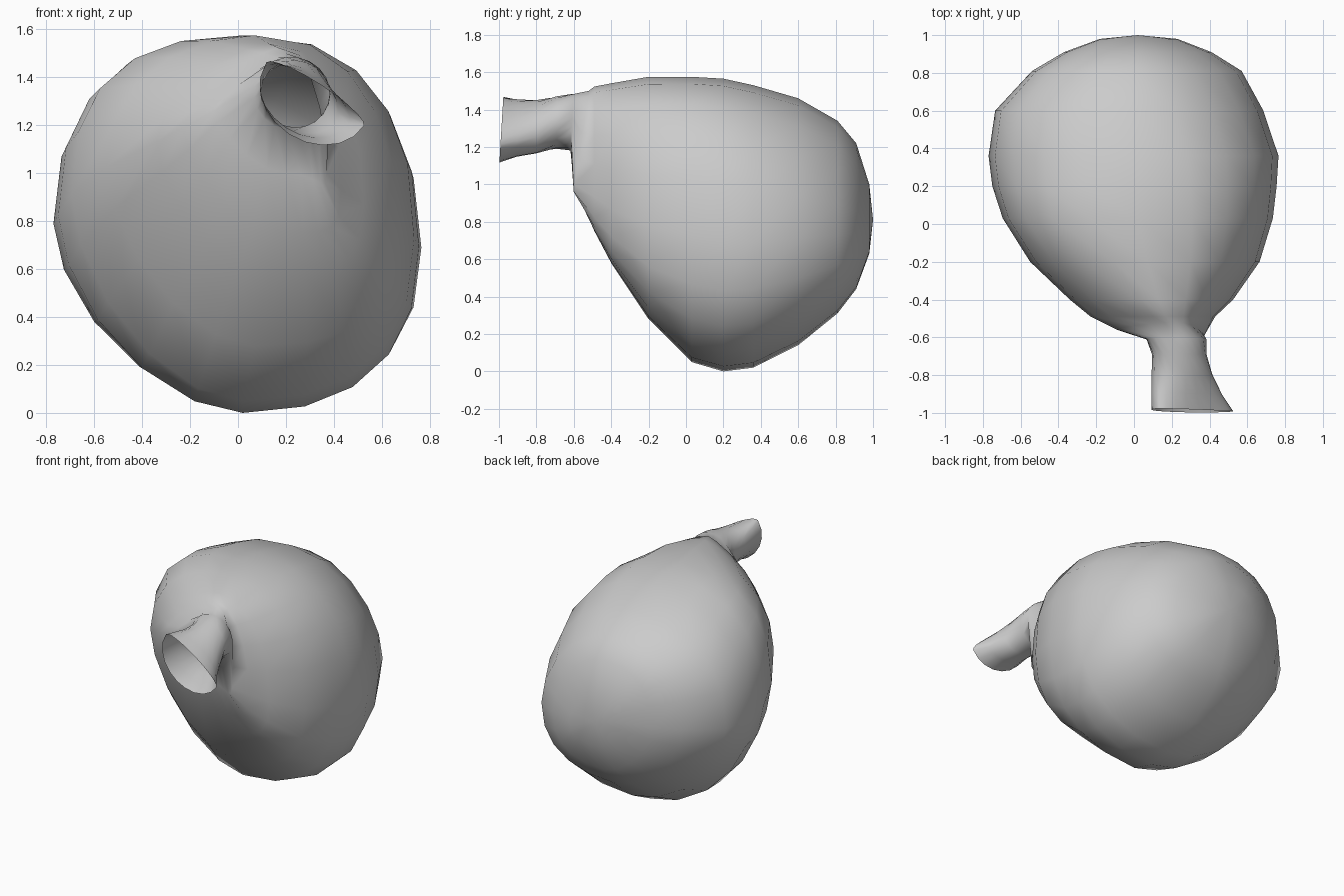
import bpy, bmesh, math

cube = bpy.data.objects.get("Cube")
if cube:
    bpy.data.objects.remove(cube, do_unlink=True)

SIDES = 20

grey = bpy.data.materials.new("soft_grey")
grey.use_nodes = True
tone = (0.6, 0.6, 0.6, 1)
grey.diffuse_color = tone
grey.node_tree.nodes["Principled BSDF"].inputs["Base Color"].default_value = tone


def power(v, e):
    return math.copysign(abs(v) ** e, v)


def ring(bm, y, centre, left, right, up, down, tilt=0, lean=0, sag=0,
         fullness=(2, 2, 2, 2)):
    """One cross-section made of four quarter curves, turned by tilt.
    fullness: upper right, upper left, lower left, lower right (2 is round)."""
    verts = []
    c, s = math.cos(math.radians(tilt)), math.sin(math.radians(tilt))
    for i in range(SIDES):
        a = math.tau * i / SIDES
        e = 2 / fullness[i * 4 // SIDES]
        ca, sa = math.cos(a), math.sin(a)
        u = (right if ca > 0 else left) * power(ca, e)
        w = (up if sa > 0 else down) * power(sa, e) - sag * power(ca, 2)
        x, z = u * c + w * s, w * c - u * s
        verts.append(bm.verts.new((centre[0] + x, y + lean * z, centre[1] + z)))
    return verts


# Neck sections: y, centre x, centre z, half width, up, down, tilt, lean
neck = [
    (-0.985, 0.322, 1.33, 0.243, 0.045, 0.2, 33, 0.06),
    (-0.90, 0.285, 1.32, 0.21, 0.085, 0.155, 33, 0.04),
    (-0.80, 0.255, 1.31, 0.175, 0.125, 0.13, 33, 0),
    (-0.69, 0.24, 1.335, 0.145, 0.135, 0.145, 20, 0),
    (-0.61, 0.225, 1.335, 0.16, 0.15, 0.155, 10, 0.05),
]
# Body sections: y, left x, crest x, right x, bottom z, widest z, top z
body = [
    (-0.575, -0.10, 0.20, 0.37, 1.00, 1.13, 1.5),
    (-0.49, -0.23, 0.17, 0.43, 0.75, 1.06, 1.523),
    (-0.40, -0.34, 0.13, 0.525, 0.58, 1.0, 1.54),
    (-0.20, -0.55, 0.07, 0.665, 0.28, 0.9, 1.575),
    (0.03, -0.695, 0.02, 0.735, 0.05, 0.82, 1.575),
    (0.20, -0.75, 0.02, 0.755, 0.0, 0.76, 1.565),
    (0.36, -0.77, 0.02, 0.765, 0.02, 0.74, 1.53),
    (0.60, -0.735, 0.0, 0.685, 0.14, 0.76, 1.46),
    (0.81, -0.54, 0.0, 0.57, 0.31, 0.78, 1.34),
    (0.91, -0.37, 0.02, 0.41, 0.44, 0.79, 1.22),
    (0.98, -0.18, 0.02, 0.23, 0.63, 0.80, 1.0),
]

bm = bmesh.new()
rings = [ring(bm, y, (cx, cz), half, half, up, down, tilt, lean)
         for y, cx, cz, half, up, down, tilt, lean in neck]
for y, left, cx, right, low, mid, high in body:
    # The shoulders swell out behind the neck and round off at the back
    t = min(1, (y + 0.6) / 0.6)
    fullness = (2.2 + 0.4 * t - 0.9 * max(0, y), 1.1 + 1.2 * t,
                1.75, 2.5 - 0.25 * t)
    sag = min(0.13, 0.05 + 0.15 * max(0, 0.3 - y))
    lean = 0.15 if y < -0.55 else 0
    rings.append(ring(bm, y, (cx, mid), cx - left, right - cx, high - mid,
                      mid - low, lean=lean, sag=sag, fullness=fullness))

# Skin the sections and close the back; the mouth stays open
for r0, r1 in zip(rings, rings[1:]):
    for i in range(SIDES):
        j = (i + 1) % SIDES
        bm.faces.new((r0[i], r1[i], r1[j], r0[j]))
tip = bm.verts.new((0.02, 1.0, 0.81))
for i in range(SIDES):
    bm.faces.new((rings[-1][i], tip, rings[-1][(i + 1) % SIDES]))
for f in bm.faces:
    f.smooth = True

mesh = bpy.data.meshes.new("pouch_with_neck")
bm.to_mesh(mesh)
bm.free()
mesh.materials.append(grey)
pouch = bpy.data.objects.new("pouch_with_neck", mesh)
bpy.context.collection.objects.link(pouch)
